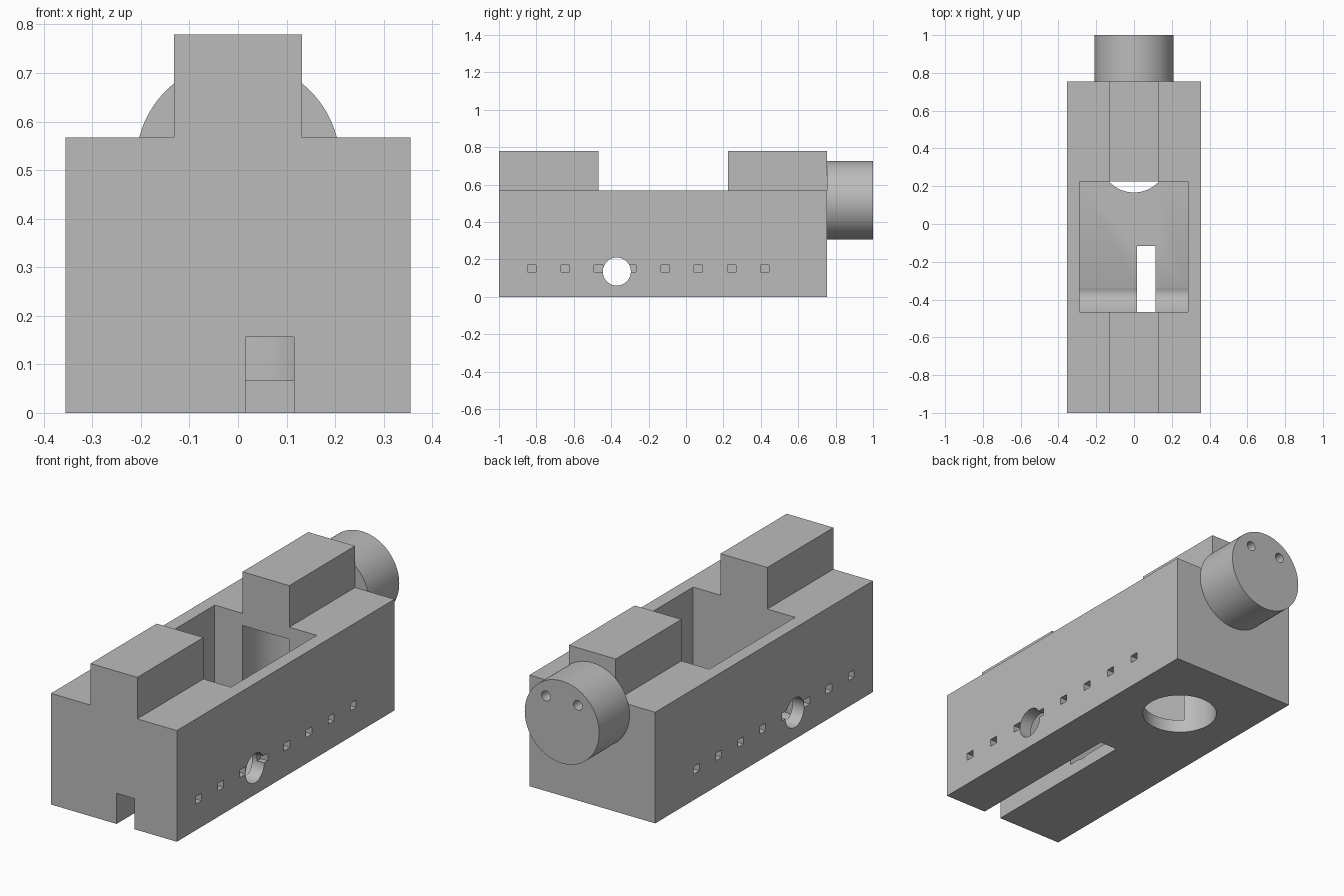
import bpy, bmesh
from math import radians
from mathutils import Matrix, Vector

if "Cube" in bpy.data.objects:
    bpy.data.objects.remove(bpy.data.objects["Cube"], do_unlink=True)

grey = bpy.data.materials.new("plain grey")
grey.use_nodes = True
grey.diffuse_color = (0.5, 0.5, 0.5, 1)
grey.node_tree.nodes["Principled BSDF"].inputs["Base Color"].default_value = (0.5, 0.5, 0.5, 1)


def finish(name, bm):
    bmesh.ops.recalc_face_normals(bm, faces=bm.faces[:])
    mesh = bpy.data.meshes.new(name)
    bm.to_mesh(mesh)
    bm.free()
    mesh.materials.append(grey)
    obj = bpy.data.objects.new(name, mesh)
    bpy.context.scene.collection.objects.link(obj)
    return obj


def box(name, low, high):
    low, high = Vector(low), Vector(high)
    bm = bmesh.new()
    bmesh.ops.create_cube(bm, size=1, matrix=Matrix.Translation((low + high) / 2)
                          @ Matrix.Diagonal((*(high - low), 1)))
    return finish(name, bm)


def cylinder(name, centre, radius, length, axis, sides=64):
    turn = {"x": Matrix.Rotation(radians(90), 4, "Y"),
            "y": Matrix.Rotation(radians(90), 4, "X"),
            "z": Matrix.Identity(4)}[axis]
    bm = bmesh.new()
    bmesh.ops.create_cone(bm, cap_ends=True, segments=sides, radius1=radius, radius2=radius,
                          depth=length, matrix=Matrix.Translation(centre) @ turn)
    return finish(name, bm)


def cut(target, cutter):
    """Subtract the cutter from the target, then discard it."""
    cutter.hide_render = True
    mod = target.modifiers.new("cut", "BOOLEAN")
    mod.operation, mod.solver, mod.object = "DIFFERENCE", "EXACT", cutter
    bpy.context.view_layer.objects.active = target
    bpy.ops.object.modifier_apply(modifier=mod.name)
    bpy.data.objects.remove(cutter, do_unlink=True)


def smooth(obj):
    bpy.ops.object.select_all(action="DESELECT")
    obj.select_set(True)
    bpy.context.view_layer.objects.active = obj
    bpy.ops.object.shade_smooth_by_angle(angle=radians(30))


FRONT, BACK, HALF, DECK = -1.0, 0.755, 0.355, 0.567

# Body with raised centre rail, extruded from a stepped profile
half_profile = [(HALF, 0), (HALF, DECK), (0.132, DECK), (0.132, 0.779)]
profile = half_profile + [(-x, z) for x, z in reversed(half_profile)]
bm = bmesh.new()
face = bm.faces.new([bm.verts.new((x, FRONT, z)) for x, z in profile])
extruded = bmesh.ops.extrude_face_region(bm, geom=[face])["geom"]
bmesh.ops.translate(bm, vec=(0, BACK - FRONT, 0),
                    verts=[v for v in extruded if isinstance(v, bmesh.types.BMVert)])
body = finish("body", bm)

# Open pocket, which also splits the rail in two
cut(body, box("pocket_cutter", (-0.289, -0.467, 0.067), (0.287, 0.225, 1)))

# Slot along the underside
cut(body, box("slot_cutter", (0.015, -1.1, -0.1), (0.115, -0.116, 0.156)))

# Upright bore at the rear, breaking into the pocket
cut(body, cylinder("bore_cutter", (0, 0.347, 0.2025), 0.18, 0.605, "z"))

# Cross hole through both sides
cut(body, cylinder("cross_hole_cutter", (0, -0.37, 0.135), 0.075, 1, "x"))

# Row of small square notches on both sides
for side in (-1, 1):
    for i in range(8):
        y = -0.824 + 0.178 * i
        xs = sorted((side * (HALF - 0.04), side * (HALF + 0.05)))
        cut(body, box("notch_cutter", (xs[0], y - 0.023, 0.133), (xs[1], y + 0.023, 0.171)))
smooth(body)

# Round rear knob with two small holes
knob = cylinder("rear_knob", (0, (BACK + 1) / 2, 0.515), 0.21, 1 - BACK, "y", 96)
for x in (-0.09, 0.09):
    cut(knob, cylinder("pin_hole_cutter", (x, 1, 0.625), 0.025, 0.24, "y", 24))
smooth(knob)
